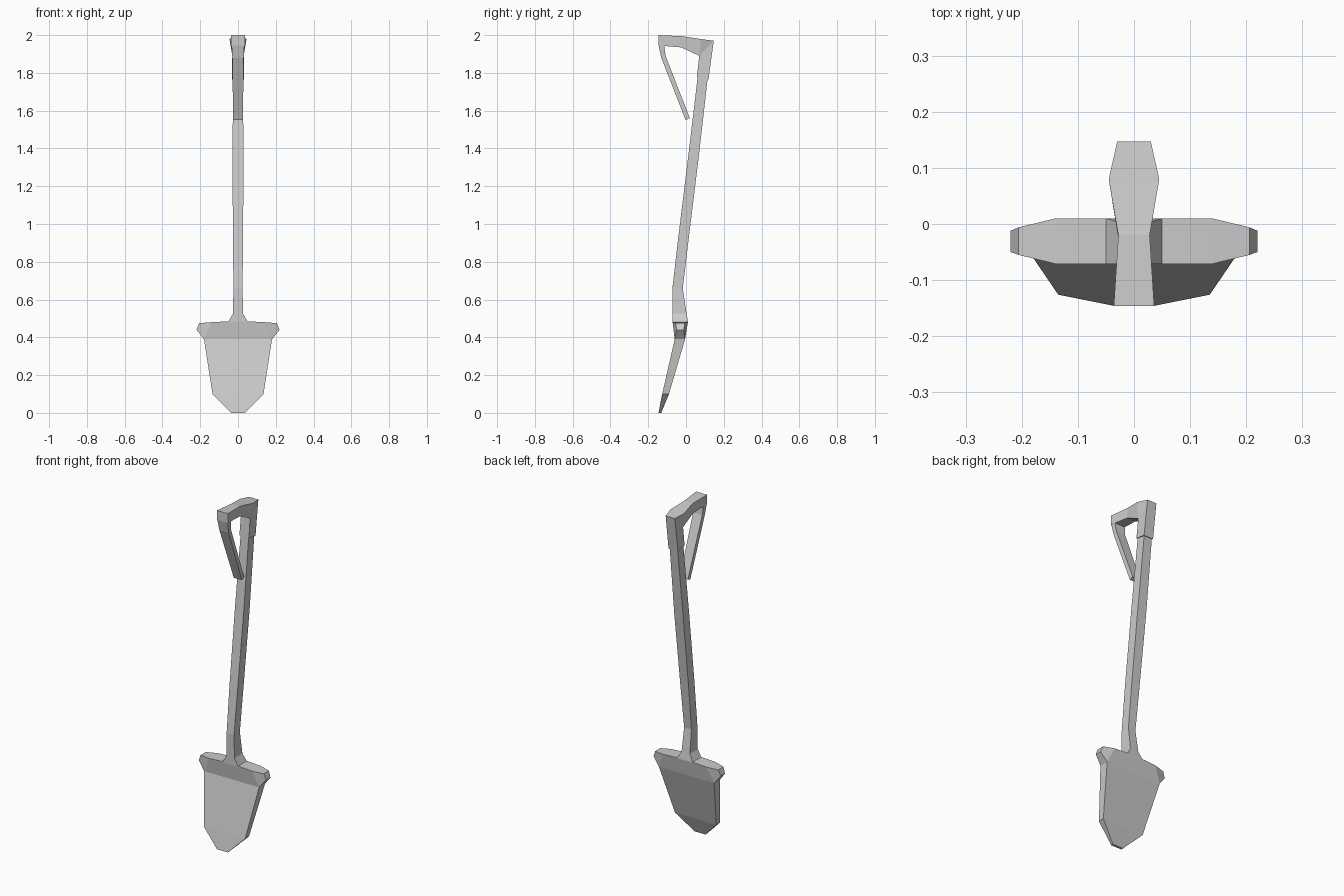
import bpy
import bmesh

cube = bpy.data.objects.get("Cube")
if cube:
    bpy.data.objects.remove(cube, do_unlink=True)

GREY = (0.6, 0.6, 0.6, 1.0)
grey = bpy.data.materials.new("plain grey")
grey.use_nodes = True
grey.diffuse_color = GREY
grey.node_tree.nodes["Principled BSDF"].inputs["Base Color"].default_value = GREY


def finish(bm, name):
    bmesh.ops.remove_doubles(bm, verts=bm.verts, dist=0.0005)
    bmesh.ops.recalc_face_normals(bm, faces=bm.faces)
    mesh = bpy.data.meshes.new(name)
    bm.to_mesh(mesh)
    bm.free()
    mesh.materials.append(grey)
    obj = bpy.data.objects.new(name, mesh)
    bpy.context.collection.objects.link(obj)


def add_loft(bm, rings, skip_sides=()):
    """Skin four-cornered rings; each ring is two (half width, y, z) edges."""
    loops = []
    for (wa, ya, za), (wb, yb, zb) in rings:
        corners = [(-wa, ya, za), (wa, ya, za), (wb, yb, zb), (-wb, yb, zb)]
        loops.append([bm.verts.new(c) for c in corners])
    for i, (low, high) in enumerate(zip(loops, loops[1:])):
        for k in range(4):
            if k % 2 and i in skip_sides:
                continue
            n = (k + 1) % 4
            bm.faces.new((low[k], low[n], high[n], high[k]))
    bm.faces.new(loops[0])
    bm.faces.new(loops[-1])


def loft(name, rings):
    bm = bmesh.new()
    add_loft(bm, rings)
    finish(bm, name)


def level(w, front, back, z):
    return (w, front, z), (w, back, z)


# Blade with its neck, and a pointed foot rest on each side
bm = bmesh.new()
foot = level(0.18, -0.06, -0.005, 0.39)
shoulder = level(0.14, -0.071, 0.01, 0.48)
blade = [
    level(0.035, -0.146, -0.131, 0.0),
    level(0.135, -0.126, -0.09, 0.10),
    foot,
    shoulder,
    level(0.05, -0.071, 0.01, 0.485),
    level(0.027, -0.071, 0.003, 0.525),
]
add_loft(bm, blade, skip_sides=(2,))
ear = [foot, level(0.22, -0.05, -0.012, 0.44),
       level(0.206, -0.055, -0.006, 0.475), shoulder]
for side in (-1, 1):
    front, back = [[bm.verts.new((side * e[j][0], e[j][1], e[j][2])) for e in ear]
                   for j in (0, 1)]
    bm.faces.new(front)
    bm.faces.new(back)
    for k in range(3):
        bm.faces.new((front[k], front[k + 1], back[k + 1], back[k]))
finish(bm, "blade")

# Bent square shaft
loft("shaft", [
    level(0.027, -0.071, 0.003, 0.525),
    level(0.024, -0.072, -0.017, 0.66),
    level(0.027, -0.042, 0.014, 0.92),
    level(0.029, 0.012, 0.068, 1.36),
    level(0.026, 0.063, 0.117, 1.79),
])

# Grip that turns down into a socket around the shaft top
inner = (0.03, 0.07, 1.89)
loft("grip", [
    ((0.036, -0.146, 2.0), (0.036, -0.146, 1.945)),
    ((0.028, -0.02, 1.994), (0.028, -0.025, 1.935)),
    ((0.045, 0.08, 1.979), inner),
    ((0.03, 0.147, 1.97), inner),
    ((0.031, 0.119, 1.766), (0.031, 0.057, 1.776)),
])

# Slanted brace below the grip
loft("brace", [
    ((0.034, -0.146, 1.95), (0.034, -0.114, 1.942)),
    ((0.03, -0.131, 1.88), (0.03, -0.109, 1.893)),
    ((0.026, -0.002, 1.55), (0.026, 0.02, 1.561)),
])
